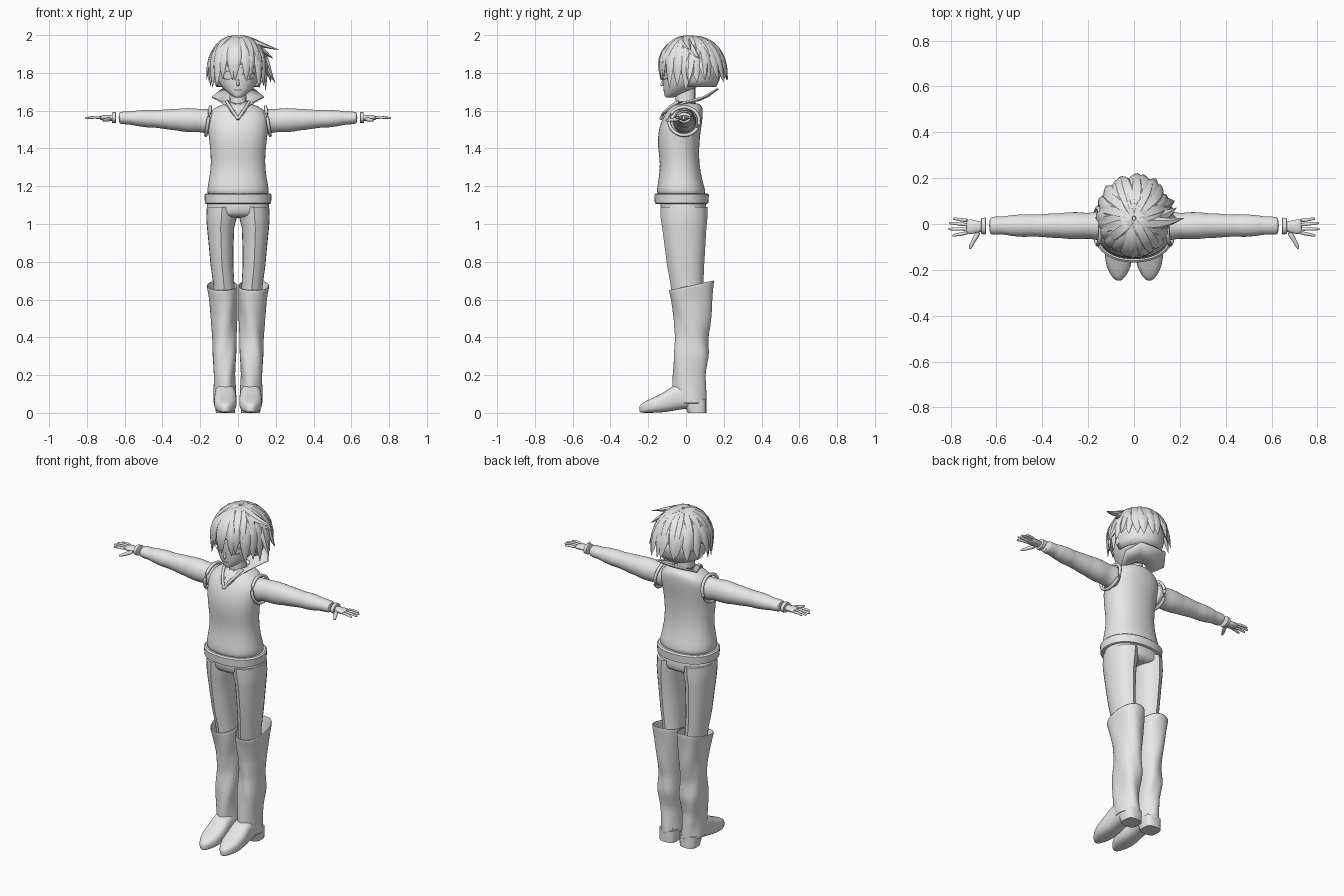
import bpy, bmesh, random
from math import sin, cos, pi, radians, sqrt
from mathutils import Vector as V

random.seed(4)
cube = bpy.data.objects.get("Cube")
if cube:
    bpy.data.objects.remove(cube)

grey = bpy.data.materials.new("light_grey")
grey.use_nodes = True
grey.diffuse_color = (0.8, 0.8, 0.8, 1)
grey.node_tree.nodes["Principled BSDF"].inputs["Base Color"].default_value = (0.8, 0.8, 0.8, 1)


def oval(c, u, v, n=24, p=1.0):
    """Closed ring of points; p below 1 makes it squarer."""
    pts = []
    for i in range(n):
        a = 2 * pi * i / n
        x, y = cos(a), sin(a)
        x, y = (abs(k) ** p * (1 if k > 0 else -1) for k in (x, y))
        pts.append(V(c) + V(u) * x + V(v) * y)
    return pts


def flat(z, x0, x1, y0, y1, n=24, p=0.9):
    return oval(((x0 + x1) / 2, (y0 + y1) / 2, z), ((x1 - x0) / 2, 0, 0), (0, (y1 - y0) / 2, 0), n, p)


def build(name, lofts, caps=True, closed=True, mirror=False, sub=0, thick=0, angle=50):
    """Skin each list of rings into one mesh object."""
    bm = bmesh.new()
    for rings in lofts:
        vs = [[bm.verts.new(p) for p in r] for r in rings]
        n = len(vs[0])
        for a, b in zip(vs, vs[1:]):
            for i in range(n if closed else n - 1):
                j = (i + 1) % n
                bm.faces.new((a[i], a[j], b[j], b[i]))
        if caps and closed:
            bm.faces.new(vs[0][::-1])
            bm.faces.new(vs[-1])
    bmesh.ops.recalc_face_normals(bm, faces=bm.faces)
    me = bpy.data.meshes.new(name)
    bm.to_mesh(me)
    bm.free()
    me.shade_smooth()
    me.set_sharp_from_angle(angle=radians(angle))
    me.materials.append(grey)
    ob = bpy.data.objects.new(name, me)
    bpy.context.collection.objects.link(ob)
    if mirror:
        ob.modifiers.new("Mirror", "MIRROR").use_clip = False
    if thick:
        m = ob.modifiers.new("Solidify", "SOLIDIFY")
        m.thickness, m.offset = thick, 0
    if sub:
        m = ob.modifiers.new("Subdivision", "SUBSURF")
        m.levels = m.render_levels = sub
    return ob


def tube(path, radius, n=8, taper=1.0):
    """Round rings along a path."""
    path = [V(p) for p in path]
    rings = []
    for k, p in enumerate(path):
        t = (path[min(k + 1, len(path) - 1)] - path[max(k - 1, 0)]).normalized()
        side = t.cross(V((0, 0, 1)) if abs(t.z) < 0.9 else V((0, 1, 0))).normalized()
        r = radius * (1 + (taper - 1) * k / (len(path) - 1))
        rings.append(oval(p, side * r, side.cross(t) * r, n))
    return rings


# Vest body and hem band
body = [(1.13, .165, -.155, .11), (1.18, .166, -.157, .103), (1.24, .153, -.145, .085),
        (1.32, .143, -.136, .07), (1.40, .148, -.15, .07), (1.47, .157, -.15, .075),
        (1.53, .163, -.138, .085), (1.58, .16, -.113, .09), (1.612, .132, -.09, .09),
        (1.645, .06, -.062, .075)]
build("vest", [[flat(z, -w, w, a, b) for z, w, a, b in body]], sub=1)
hem = [(1.107, .168), (1.11, .175), (1.155, .178), (1.162, .17)]
build("vest_hem", [[flat(z, -w, w, .01 - w, w - .057, 36) for z, w in hem]], angle=35)

# Armhole trim, neckline trim
hole = [(.158 + .012 * sin(a), -.01 + .08 * cos(a), 1.545 + .075 * sin(a + pi))
        for a in [2 * pi * i / 24 for i in range(25)]]
build("armhole_trim", [tube(hole, .009)], mirror=True)
build("neckline_trim", [tube([(.06, -.04, 1.648), (.042, -.085, 1.62), (.02, -.118, 1.588), (0, -.135, 1.555)], .008)],
      mirror=True)

# Shirt collar: flared leaf running round the neck from nape to throat
outer = [(0, .17, 1.715), (.085, .165, 1.715), (.137, .09, 1.672), (.09, .0, 1.648),
         (.058, -.07, 1.622), (.022, -.13, 1.575)]
inner = [V((.058 * sin(a), .012 + .06 * cos(a), 1.655 - .015 * a / pi))
         for a in [radians(d) for d in (0, 35, 70, 105, 140, 172)]]
middle = [(V(o) + i) / 2 - V((0, 0, .006)) for o, i in zip(outer, inner)]
build("collar", [[inner, middle, outer]], closed=False, mirror=True, thick=.008)
build("neck", [[flat(z, -w, w, -.055, .05, 16) for z, w in ((1.58, .055), (1.64, .045), (1.7, .043), (1.76, .045))]])

# Sleeves with soft creases
stations = [(.13, -.075, .06, 1.47, 1.61), (.2, -.068, .052, 1.482, 1.613), (.3, -.064, .05, 1.49, 1.612),
            (.4, -.06, .046, 1.502, 1.608), (.5, -.054, .04, 1.515, 1.602), (.58, -.048, .035, 1.525, 1.597),
            (.65, -.043, .026, 1.536, 1.59)]
sleeve = []
for a, b in zip(stations, stations[1:]):
    for k in range(4):
        x, y0, y1, z0, z1 = [p + (q - p) * k / 4 for p, q in zip(a, b)]
        e = random.uniform(-.003, .003)
        sleeve.append(oval((x, (y0 + y1) / 2, (z0 + z1) / 2), (0, (y1 - y0) / 2 + e, 0), (.3 * e, 0, (z1 - z0) / 2 + e), 16))
build("sleeve", [sleeve], mirror=True, sub=1)
build("cuff", [[oval((x, -.009, 1.563), (0, r, 0), (0, 0, r * .8), 16) for x, r in ((.645, .03), (.648, .037), (.666, .035), (.668, .026))]],
      mirror=True)

# Hands
palm = [(.65, .02, .018), (.68, .026, .017), (.71, .034, .015), (.735, .034, .011)]
hand = [[oval((x, -.012, 1.562), (0, w, 0), (0, 0, h), 12) for x, w, h in palm]]
for y, tip, length in ((.015, .023, .79), (-.004, .004, .807), (-.022, -.022, .81), (-.038, -.05, .793)):
    hand.append(tube([(.72, y, 1.563), (.76, (y + tip) / 2, 1.566), (length - .008, tip, 1.561), (length, tip, 1.56)], .0095, 8, .5))
hand.append(tube([(.675, -.03, 1.557), (.695, -.065, 1.552), (.712, -.095, 1.549), (.718, -.11, 1.548)], .014, 8, .4))
build("hand", hand, mirror=True, sub=1)

# Trousers: hips plus pressed legs
hips = [(1.15, .16, -.14, .105), (1.1, .166, -.137, .108), (1.06, .168, -.132, .108), (1.03, .155, -.115, .1)]
build("trouser_hips", [[flat(z, -w, w, a, b) for z, w, a, b in hips]], sub=1)
legs = [(1.09, .003, .165, -.13, .107), (1.03, .008, .168, -.128, .107), (.98, .02, .164, -.12, .102),
        (.88, .024, .154, -.107, .096), (.78, .025, .145, -.094, .09), (.68, .019, .131, -.076, .086),
        (.58, .015, .125, -.065, .085)]
leg = []
for row in legs:
    ring = flat(*row, n=24, p=1)
    ring[6].y += .006
    ring[18].y -= .006
    leg.append(ring)
build("trouser_leg", [leg], mirror=True, angle=28)

# Boots: creased shaft with slanted rim, pointed foot, heel
shaft_rows = [(.05, .012, .126, -.05, .105), (.12, .015, .124, -.068, .102), (.2, .018, .125, -.068, .1),
              (.3, .01, .134, -.065, .122), (.4, .012, .132, -.053, .114), (.5, .008, .14, -.06, .13),
              (.58, .004, .15, -.075, .138), (.65, .003, .164, -.09, .148)]
shaft = []
for a, b in zip(shaft_rows, shaft_rows[1:] + shaft_rows[-1:]):
    for k in range(3 if a != b else 1):
        row = [p + (q - p) * k / 3 for p, q in zip(a, b)]
        ring = flat(*row, n=28)
        c = sum(ring, V()) / len(ring)
        for i, p in enumerate(ring):
            f = 1 + .045 * sin(4 * 2 * pi * i / 28 + 17 * row[0]) * min(1, (.68 - row[0]) * 6)
            p.x, p.y = c.x + (p.x - c.x) * f, c.y + (p.y - c.y) * f
            p.x = max(p.x, .002)
            p.z += max(0, row[0] - .45) * (p.y + .09) * 1.1
        shaft.append(ring)
build("boot_shaft", [shaft], caps=False, mirror=True, thick=.006, sub=1)
foot = [(.1, .05, .03, .1), (.03, .056, .025, .15), (-.05, .057, .015, .16), (-.1, .061, .004, .118),
        (-.16, .061, 0, .087), (-.205, .046, 0, .067), (-.235, .026, 0, .05), (-.248, .01, .005, .035)]
build("boot_foot", [[oval((.067, y, (a + b) / 2), (w, 0, 0), (0, 0, (b - a) / 2), 20, .75) for y, w, a, b in foot]],
      mirror=True, sub=1)
build("boot_heel", [[flat(z, .067 - w, .067 + w, y, .108, 20, .7) for z, w, y in ((0, .05, .01), (.03, .053, -.002), (.07, .055, -.02))]],
      mirror=True)

# Head and face
skull = [(1.668, .016, -.108, -.07), (1.68, .036, -.115, -.03), (1.705, .068, -.119, .03), (1.74, .1, -.122, .08),
         (1.79, .117, -.127, .12), (1.86, .122, -.13, .14), (1.93, .1, -.1, .12), (1.97, .05, -.05, .07)]
build("head", [[flat(z, -w, w, a, b, 24, 1) for z, w, a, b in skull]], sub=1)
build("nose", [[oval((0, -.118 - d, z), (w, 0, 0), (0, w, 0), 8) for z, d, w in
                ((1.775, 0, .004), (1.75, .006, .007), (1.737, .012, .009), (1.73, .006, .008))]], sub=1)


def on_face(x, z):
    return (x, -.002 - .127 * sqrt(1 - (x / .12) ** 2), z)


def arc(x0, x1, z, rise, r):
    return tube([on_face(x0 + (x1 - x0) * k / 6, z + rise * sin(pi * k / 6)) for k in range(7)], r, 6)


build("eyelids_and_brows", [arc(.024, .088, 1.794, .016, .004), arc(.034, .08, 1.772, -.006, .002),
                            arc(.02, .09, 1.828, .01, .003)], mirror=True)
build("mouth", [[[V(q) - V((0, -.011, 0)) for q in r] for r in arc(-.018, .018, 1.71, -.002, .0025)]])
build("ear", [[oval((x, .015, 1.785), (0, w, 0), (0, .004, w * 1.7), 10) for x, w in ((.105, .02), (.128, .022), (.134, .012))]],
      mirror=True)

# Hair: skull cap plus layered tapering locks
C, R = V((0, .025, 1.825)), V((.145, .17, .165))


def on_hair(az, phi, flare):
    drop, phi = max(0, phi - pi / 2), min(phi, pi / 2)
    h = sin(phi) * (1 + flare)
    return C + V((R.x * h * cos(az), R.y * h * sin(az), R.z * (cos(phi) - drop)))


def lock(az, start, end, width, flare=0, sweep=0, depth=.016, steps=9):
    path = []
    for k in range(steps):
        t = k / (steps - 1)
        path.append(on_hair(radians(az + sweep * t), radians(start + (end - start) * t), flare * t ** 2.5))
    rings = []
    for k, p in enumerate(path):
        t = k / (steps - 1)
        along = path[min(k + 1, steps - 1)] - path[max(k - 1, 0)]
        side = along.cross(p - C).normalized()
        out = side.cross(along).normalized()
        f = max(.03, sin(pi * (.12 + .88 * t)) ** .8)
        rings.append(oval(p, side * width * f, out * depth * f, 6))
    return rings


cap = [[on_hair(2 * pi * i / 32, radians(phi), -.04) - V((0, 0, .004)) for i in range(32)] for phi in (4, 20, 40, 60, 75, 88)]
build("hair_cap", [cap], sub=1)
nape = [[on_hair(radians(a), radians(phi), f) for a in range(-8, 189, 14)] for phi, f in ((80, -.05), (100, -.08), (112, -.14), (124, -.24))]
build("hair_nape", [nape], closed=False, thick=.01)

locks = []
for i in range(22):
    az = -90 + i * 360 / 22
    facing = -sin(radians(az))
    jit = random.uniform(-5, 5)
    if facing > .72:       # fringe
        locks.append(lock(az, 8, 108 + jit + 5 * (i % 2), .03, -.06, random.uniform(-8, 8), .014))
    elif facing > .1:      # locks framing the cheeks
        locks.append(lock(az, 8, 127 + jit, .034, .02, 0))
    else:                  # sides and back, flicked outward
        locks.append(lock(az, 8, 113 + jit, .036, .17 + .012 * jit, random.uniform(-8, 8)))
for i in range(15):        # upper layer
    az = -60 + i * 300 / 15
    back = max(0, sin(radians(az)))
    locks.append(lock(az, 3, 82 + 16 * back + random.uniform(-5, 5), .036, .04 + .07 * back, random.uniform(-10, 10), .018))
# Stray flicks on the left side of the head
locks += [lock(-25, 12, 54, .03, .85, 25), lock(-10, 30, 72, .026, .38, 22), lock(5, 40, 117, .03, .36, -8),
          lock(25, 40, 112, .03, .3, -5)]
build("hair_locks", locks, angle=40)
